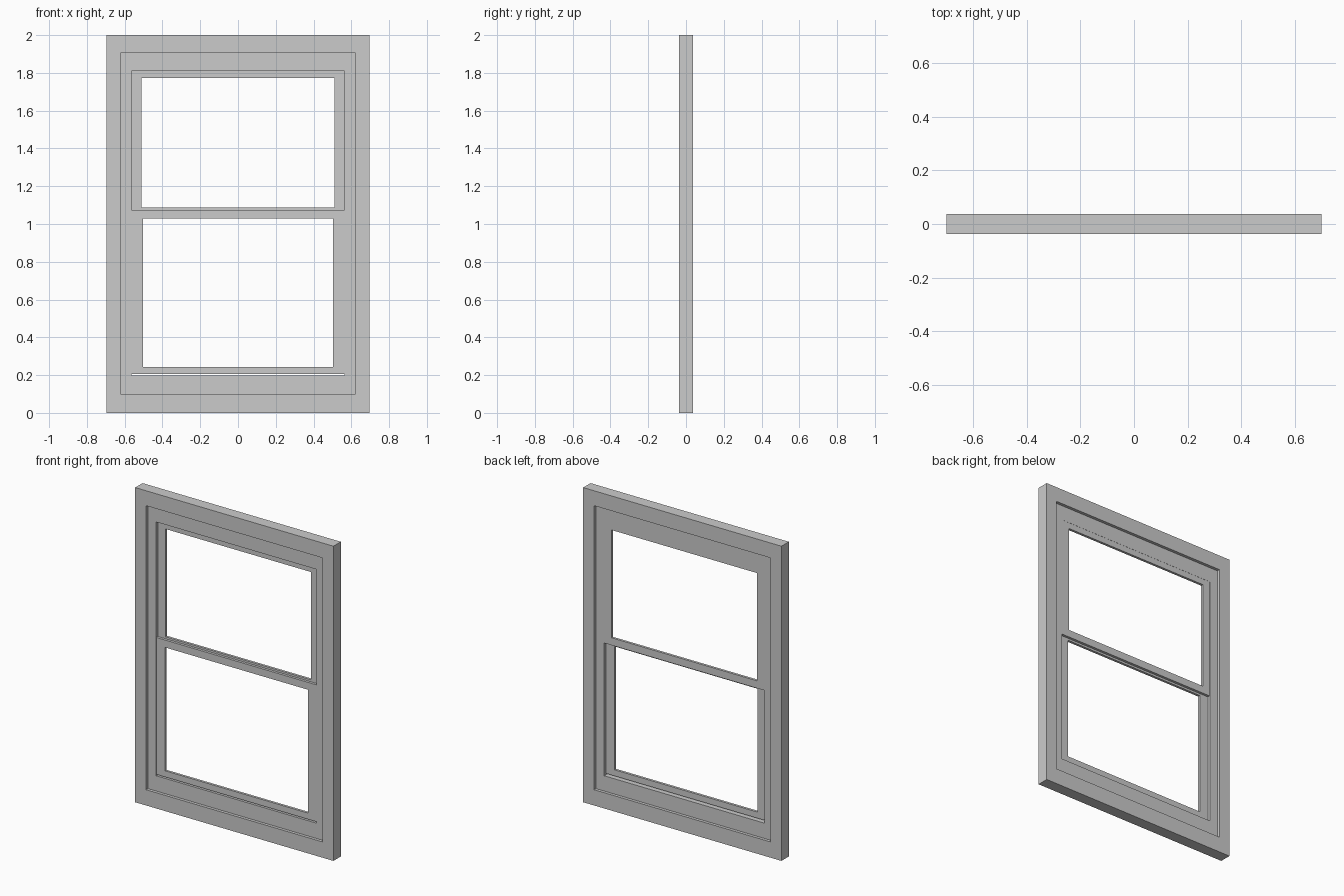
import bpy
import bmesh

if "Cube" in bpy.data.objects:
    bpy.data.objects.remove(bpy.data.objects["Cube"])


def rect(half_w, z0, z1):
    return [(-half_w, z0), (half_w, z0), (half_w, z1), (-half_w, z1)]


def ring(name, outer, inner, y0, y1):
    """Rectangular frame: outer and inner are (half width, bottom, top)."""
    bm = bmesh.new()
    loops = [[bm.verts.new((x, y, z)) for x, z in rect(*r)]
             for r, y in ((outer, y0), (outer, y1), (inner, y1), (inner, y0))]
    for a in range(4):
        p, q = loops[a], loops[(a + 1) % 4]
        for i in range(4):
            j = (i + 1) % 4
            bm.faces.new((p[i], p[j], q[j], q[i]))
    bmesh.ops.recalc_face_normals(bm, faces=bm.faces)
    mesh = bpy.data.meshes.new(name)
    bm.to_mesh(mesh)
    bm.free()
    obj = bpy.data.objects.new(name, mesh)
    bpy.context.collection.objects.link(obj)
    return obj


casing_inner = (0.621, 0.10, 1.905)
jamb_inner = (0.563, 0.197, 1.81)

# Outer casing and the thinner jamb stepped inside it
ring("outer_casing", (0.697, 0, 2), casing_inner, -0.037, 0.037)
ring("jamb", casing_inner, jamb_inner, -0.018, 0.018)

# Upper sash slides behind, lower sash in front; narrow gap under the lower one
ring("upper_sash", (0.563, 1.04, 1.81), (0.512, 1.087, 1.772), 0.001, 0.017)
ring("lower_sash", (0.563, 0.205, 1.075), (0.502, 0.244, 1.028), -0.016, 0.0)
